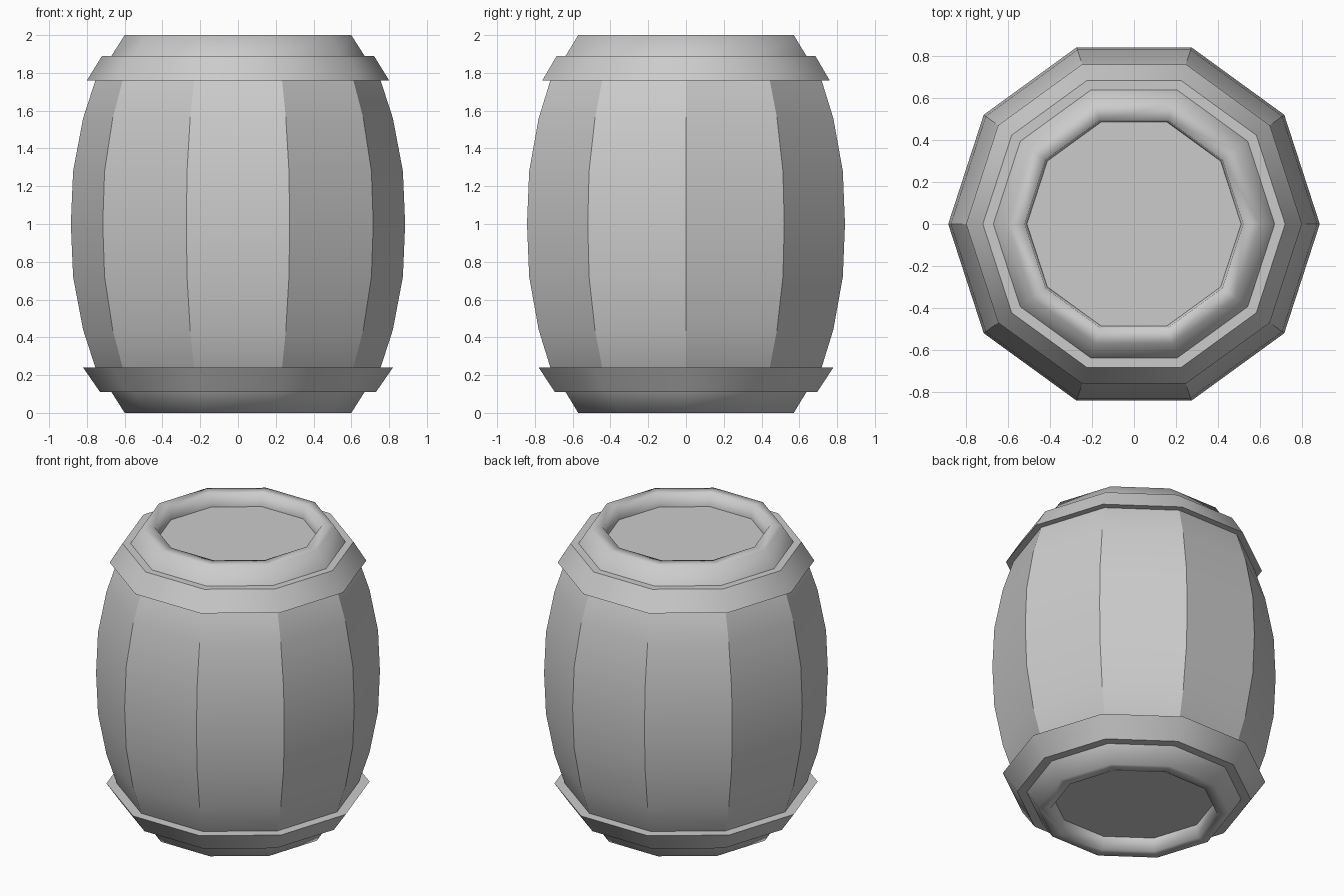
import bpy, bmesh, math

if "Cube" in bpy.data.objects:
    bpy.data.objects.remove(bpy.data.objects["Cube"])

SIDES = 10


def lathe(name, profile, closed=False, hard_rings=(), hard_staves=False):
    """Spin an (r, z) profile into a ten-sided part."""
    bm = bmesh.new()
    rings = []
    for r, z in profile:
        rings.append([bm.verts.new((r * math.cos(math.tau * i / SIDES),
                                    r * math.sin(math.tau * i / SIDES), z))
                      for i in range(SIDES)])
    n = len(rings)
    for k in range(n if closed else n - 1):
        a, b = rings[k], rings[(k + 1) % n]
        for i in range(SIDES):
            j = (i + 1) % SIDES
            bm.faces.new((a[i], a[j], b[j], b[i]))
    if not closed:
        bm.faces.new(rings[0])
        bm.faces.new(rings[-1])
    bmesh.ops.recalc_face_normals(bm, faces=bm.faces)
    for f in bm.faces:
        f.smooth = True
    # hard edges around chosen rings, and between staves on the outer wall
    for k in hard_rings:
        for i in range(SIDES):
            bm.edges.get((rings[k][i], rings[k][(i + 1) % SIDES])).smooth = False
    if hard_staves:
        for k in range(3, n - 4):
            for i in range(SIDES):
                bm.edges.get((rings[k][i], rings[k + 1][i])).smooth = False
    mesh = bpy.data.meshes.new(name)
    bm.to_mesh(mesh)
    bm.free()
    obj = bpy.data.objects.new(name, mesh)
    bpy.context.collection.objects.link(obj)
    return obj


# Barrel body: recessed lid, rounded rim and bulging staves, mirrored about z = 1
upper = [(0.885, 1.0), (0.873, 1.28), (0.82, 1.56), (0.755, 1.76), (0.67, 1.89),
         (0.60, 2.0), (0.52, 2.0), (0.51, 1.91)]
lower = [(r, 2 - z) for r, z in reversed(upper[1:])]
body = lower + upper
lathe("barrel_body", body, hard_rings=(0, len(body) - 1), hard_staves=True)

# Flared hoops near each end
lathe("top_hoop", [(0.72, 1.89), (0.80, 1.76), (0.70, 1.76), (0.62, 1.89)],
      closed=True, hard_rings=range(4))
lathe("bottom_hoop", [(0.73, 0.11), (0.82, 0.24), (0.70, 0.24), (0.62, 0.11)],
      closed=True, hard_rings=range(4))
